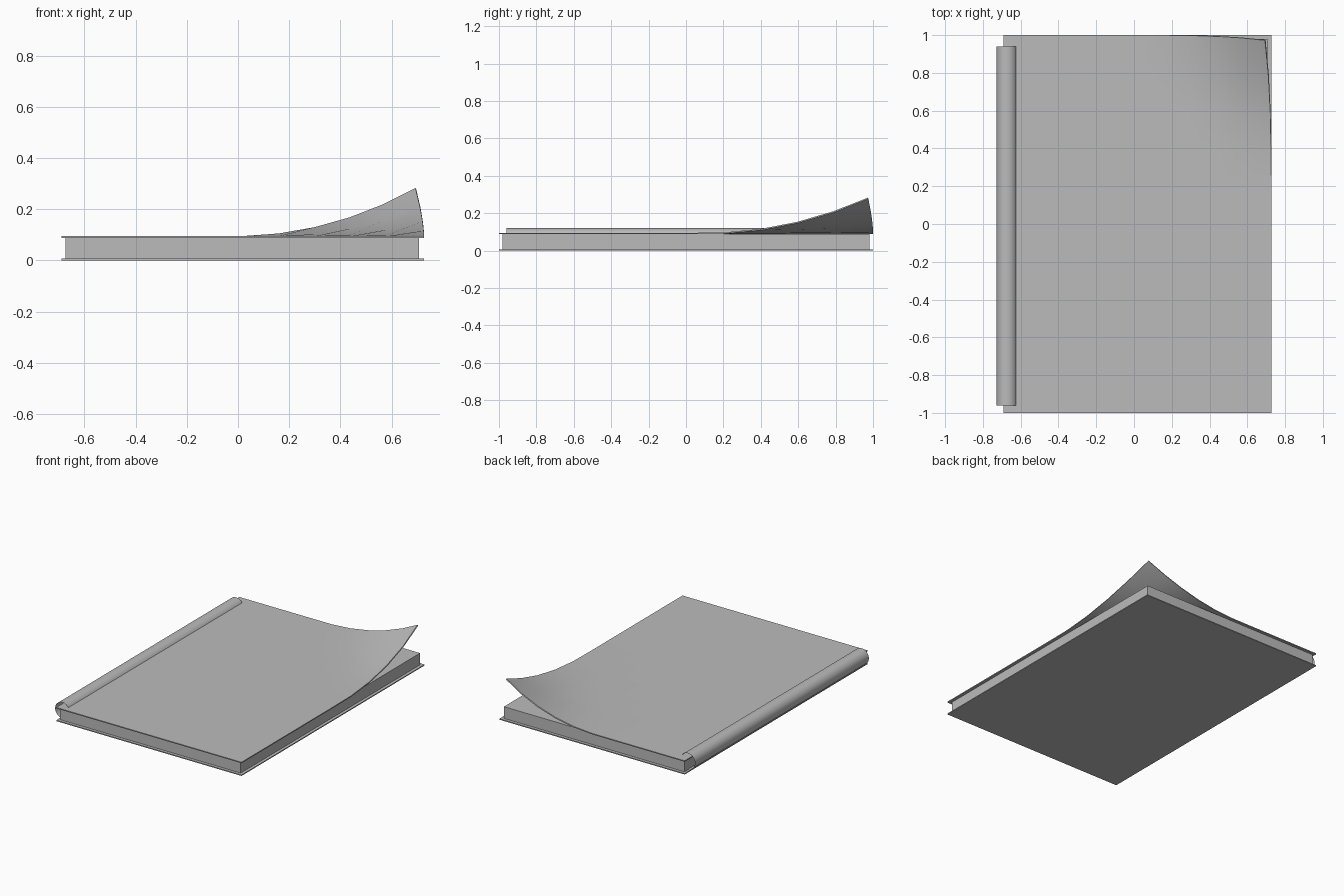
import bpy, bmesh
from math import sin, cos
from mathutils import Vector, Matrix

if "Cube" in bpy.data.objects:
    bpy.data.objects.remove(bpy.data.objects["Cube"])

GREY = (0.5, 0.5, 0.5, 1)
mat = bpy.data.materials.new("plain grey")
mat.use_nodes = True
mat.diffuse_color = GREY
mat.node_tree.nodes["Principled BSDF"].inputs["Base Color"].default_value = GREY


def finish(name, bm, smooth=False):
    bmesh.ops.recalc_face_normals(bm, faces=bm.faces)
    mesh = bpy.data.meshes.new(name)
    bm.to_mesh(mesh)
    bm.free()
    mesh.materials.append(mat)
    obj = bpy.data.objects.new(name, mesh)
    bpy.context.collection.objects.link(obj)
    if smooth:
        bpy.ops.object.select_all(action="DESELECT")
        obj.select_set(True)
        bpy.context.view_layer.objects.active = obj
        bpy.ops.object.shade_smooth_by_angle(angle=0.6)
    return obj


def box(x0, x1, y0, y1, z0, z1):
    bm = bmesh.new()
    bmesh.ops.create_cube(bm, size=1)
    for v in bm.verts:
        v.co = Vector((x0 + (v.co.x + 0.5) * (x1 - x0),
                       y0 + (v.co.y + 0.5) * (y1 - y0),
                       z0 + (v.co.z + 0.5) * (z1 - z0)))
    return bm


LEFT, RIGHT, THICK, TOP = -0.69, 0.727, 0.007, 0.095

# Back cover and page block
finish("back_cover", box(LEFT, RIGHT, -1, 1, 0, THICK))
finish("page_block", box(-0.675, 0.707, -0.98, 0.98, THICK, TOP - THICK))

# Front cover: a subdivided slab whose far corner rolls up on a diagonal
bm = box(LEFT, RIGHT, -1, 1, TOP - THICK, TOP)
for axis in range(2):
    edges = [e for e in bm.edges
             if abs((e.verts[0].co - e.verts[1].co)[axis]) > 0.5]
    bmesh.ops.subdivide_edges(bm, edges=edges, cuts=9, use_grid_fill=True)
curl = Vector((0.77, 0.635, 0)).normalized()
start = curl.dot(Vector((RIGHT, 1, 0))) - 0.57
radius = 0.83
for v in bm.verts:
    s = curl.dot(v.co) - start
    if s > 0:
        a, r = s / radius, radius - (v.co.z - TOP)
        v.co += curl * (r * sin(a) - s)
        v.co.z = TOP + radius - r * cos(a)
finish("front_cover", bm, smooth=True)

# Open-ended round spine
bm = bmesh.new()
bmesh.ops.create_cone(bm, cap_ends=False, segments=32, radius1=0.055,
                      radius2=0.055, depth=1.9,
                      matrix=Matrix.Translation((-0.672, -0.01, 0.065))
                      @ Matrix.Rotation(1.5708, 4, "X"))
finish("spine", bm, smooth=True)
